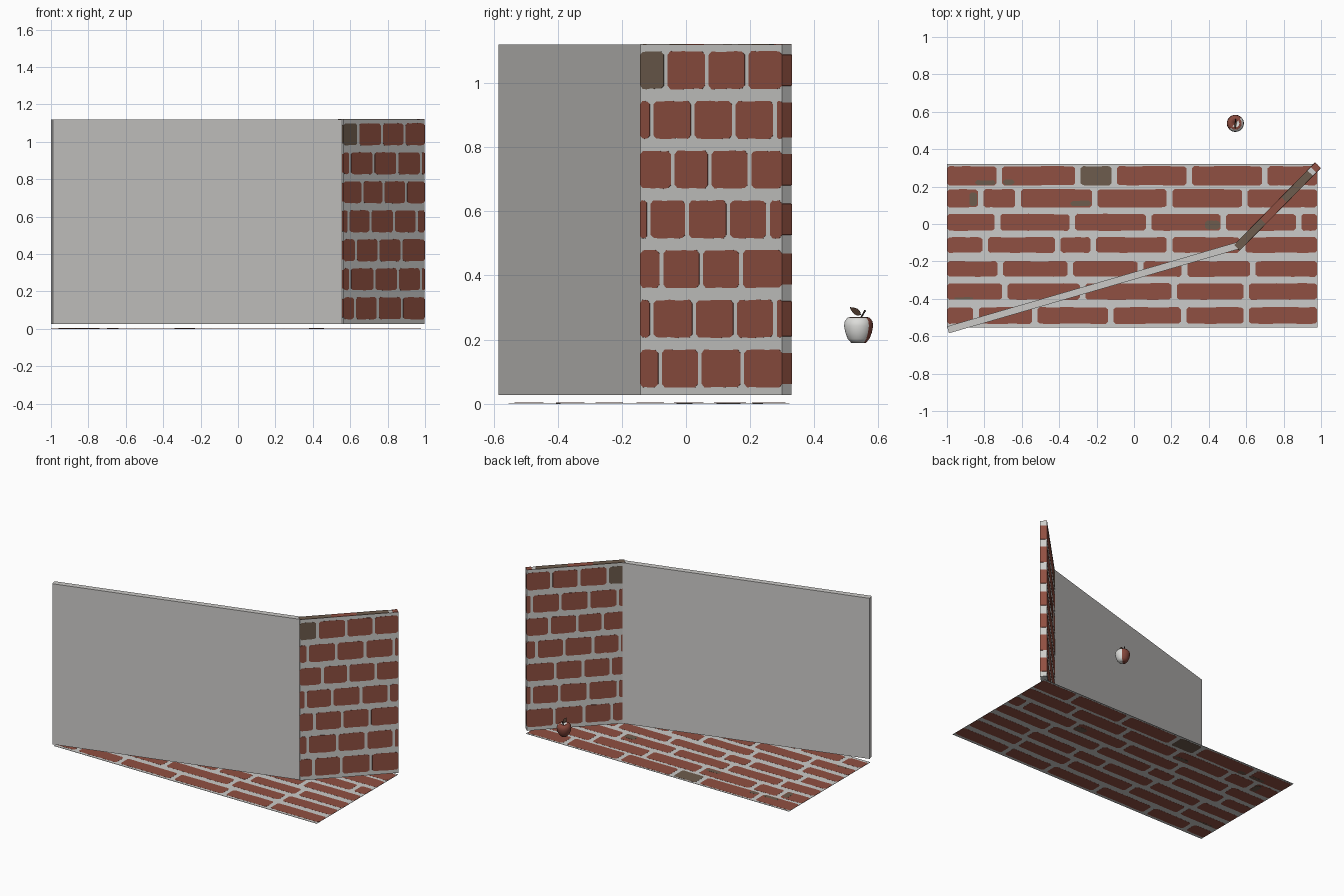
import bpy, bmesh, math, random
from mathutils import Matrix, Vector

if "Cube" in bpy.data.objects:
    bpy.data.objects.remove(bpy.data.objects["Cube"])

random.seed(4)


def mat(name, rgb):
    m = bpy.data.materials.new(name)
    m.diffuse_color = (*rgb, 1)
    m.use_nodes = True
    m.node_tree.nodes["Principled BSDF"].inputs["Base Color"].default_value = m.diffuse_color
    return m


PLASTER = mat("grey plaster", (0.60, 0.59, 0.575))
MORTAR = mat("light mortar", (0.60, 0.60, 0.585))
BRICK = mat("red brick", (0.28, 0.080, 0.054))
BROWN = mat("brown brick", (0.155, 0.107, 0.075))
WHITE = mat("pale apple", (0.72, 0.72, 0.70))
RED = mat("red apple", (0.24, 0.065, 0.045))
STEM = mat("dark stem", (0.03, 0.022, 0.018))
LEAF = mat("brown leaf", (0.11, 0.06, 0.04))


def finish(name, bm, mats, matrix=Matrix(), smooth=False):
    bmesh.ops.recalc_face_normals(bm, faces=bm.faces[:])
    me = bpy.data.meshes.new(name)
    bm.to_mesh(me)
    bm.free()
    for m in mats:
        me.materials.append(m)
    ob = bpy.data.objects.new(name, me)
    ob.matrix_world = matrix
    bpy.context.collection.objects.link(ob)
    if smooth:
        me.polygons.foreach_set("use_smooth", [True] * len(me.polygons))
    return ob


def upright(x, y, deg):
    """Frame for a wall: u along the wall, v up, t out of its front."""
    a = math.radians(deg)
    c, s = math.cos(a), math.sin(a)
    return Matrix(((c, 0, s, x), (s, 0, -c, y), (0, 1, 0, 0), (0, 0, 0, 1)))


def prism(bm, outline, t0, t1, index=0):
    lo = [bm.verts.new((u, v, t0)) for u, v in outline]
    hi = [bm.verts.new((u, v, t1)) for u, v in outline]
    n = len(outline)
    faces = [bm.faces.new(lo[::-1]), bm.faces.new(hi)]
    faces += [bm.faces.new((lo[i], lo[(i + 1) % n], hi[(i + 1) % n], hi[i])) for i in range(n)]
    for f in faces:
        f.material_index = index


def slab(bm, u0, u1, v0, v1, t0, t1, index=0):
    prism(bm, [(u0, v0), (u1, v0), (u1, v1), (u0, v1)], t0, t1, index)


def brick(bm, u0, u1, v0, v1, t0, t1, index=1, wob=0.003):
    """Brick with clipped corners and slightly uneven long edges."""
    r = min(0.012, (u1 - u0) / 4)
    w = lambda: random.uniform(0, wob)
    us = [u0 + r + (u1 - u0 - 2 * r) * i / 5 for i in range(6)]
    low = [(u, v0 + w()) for u in us]
    high = [(u, v1 - w()) for u in reversed(us)]
    outline = low + [(u1, v0 + r), (u1, v1 - r)] + high + [(u0, v1 - r), (u0, v0 + r)]
    prism(bm, outline, t0, t1, index)


def course(bm, u0, u1, joints, gap, v0, v1, t0, t1, brown=()):
    edges = [u0 - gap / 2] + joints + [u1 + gap / 2]
    for i, (a, b) in enumerate(zip(edges, edges[1:])):
        brick(bm, a + gap / 2, b - gap / 2, v0, v1, t0, t1, 2 if i in brown else 1)


# Brick floor: mortar sheet with bricks showing on both sides
FLOOR = [  # bottom, top, joint positions
    (0.205, 0.310, [-0.72, -0.30, -0.105, 0.295, 0.70]),
    (0.087, 0.187, [-0.82, -0.62, -0.21, 0.19, 0.593]),
    (-0.037, 0.055, [-0.73, -0.33, 0.078, 0.478, 0.88]),
    (-0.155, -0.069, [-0.796, -0.407, -0.217, 0.19, 0.58]),
    (-0.283, -0.197, [-0.715, -0.34, 0.035, 0.27, 0.635]),
    (-0.406, -0.316, [-0.69, -0.275, 0.215, 0.60]),
    (-0.535, -0.444, [-0.845, -0.53, -0.125, 0.265, 0.60]),
]
bm = bmesh.new()
slab(bm, -1.0, 0.98, -0.553, 0.322, 0.001, 0.003)
for k, (v0, v1, joints) in enumerate(FLOOR):
    course(bm, -0.999, 0.979, joints, 0.030, v0, v1, 0.0005, 0.0035, (2,) if k == 0 else ())
# weathered patches
for u0, u1, v0, v1 in [(-0.85, -0.74, 0.207, 0.235), (-0.70, -0.64, 0.207, 0.24),
                       (-0.34, -0.23, 0.095, 0.125), (0.38, 0.46, -0.03, 0.02),
                       (-0.96, -0.86, -0.405, -0.39), (-0.88, -0.84, 0.095, 0.17)]:
    brick(bm, u0, u1, v0, v1, 0, 0.004, 2)
finish("brick_floor", bm, [MORTAR, BRICK, BROWN])

# Plain long wall
bm = bmesh.new()
slab(bm, 0, 1.61, 0.027, 1.12, -0.038, 0)
finish("plain_wall", bm, [PLASTER], upright(-0.989, -0.584, 16.2))

# Short brick wall: bricks run through its thickness to the end faces
L, T = 0.62, 0.044
WALL = [  # joint positions per course, bottom to top, as fractions of the length
    [0.14, 0.42, 0.72], [0.08, 0.38, 0.67, 0.95], [0.15, 0.43, 0.71],
    [0.06, 0.33, 0.62, 0.90], [0.23, 0.49, 0.77], [0.08, 0.37, 0.66, 0.95],
    [0.18, 0.47, 0.75],
]
bm = bmesh.new()
slab(bm, 0.001, L - 0.001, 0.027, 1.12, 0.001 - T, -0.001)
for k, fr in enumerate(WALL):
    v = 0.05 + k * 0.155
    course(bm, 0, L, [f * L for f in fr], 0.017, v, v + 0.12, -T, 0, (0,) if k == 6 else ())
# streaked brick cap along the top
for u0, u1, i in [(0.001, 0.20, 2), (0.20, 0.36, 1), (0.36, 0.56, 2), (0.585, L - 0.001, 1)]:
    slab(bm, u0, u1, 1.119, 1.122, 0.001 - T, -0.001, i)
finish("brick_wall", bm, [MORTAR, BRICK, BROWN], upright(0.565, -0.143, 45.5))

# Apple: turned profile, pale on one side and red on the other
AX, AY = 0.542, 0.538
PROFILE = [(0, 0.196), (0.010, 0.190), (0.022, 0.189), (0.034, 0.203), (0.041, 0.221),
           (0.0455, 0.243), (0.043, 0.258), (0.034, 0.269), (0.021, 0.271),
           (0.008, 0.263), (0, 0.257)]
bm = bmesh.new()
vs = [bm.verts.new((r, 0, z)) for r, z in PROFILE]
es = [bm.edges.new(p) for p in zip(vs, vs[1:])]
bmesh.ops.spin(bm, geom=vs + es, axis=(0, 0, 1), cent=(0, 0, 0), steps=32, angle=math.tau)
bmesh.ops.remove_doubles(bm, verts=bm.verts[:], dist=0.0002)
for f in bm.faces:
    c = f.calc_center_median()
    f.material_index = 0 if c.x - c.y > 0 and c.z < 0.269 else 1
finish("apple", bm, [WHITE, RED], Matrix.Translation((AX, AY, 0)), True)

# Stem: tapered, leaning to the back
bm = bmesh.new()
d = Vector((0, 0.020, 0.034))
bmesh.ops.create_cone(bm, segments=8, radius1=0.0018, radius2=0.003, depth=d.length, cap_ends=True)
finish("apple_stem", bm, [STEM],
       Matrix.Translation((AX, AY + 0.011, 0.275)) @ d.to_track_quat('Z', 'Y').to_matrix().to_4x4(), True)

# Leaf: pointed oval leaning to the front
bm = bmesh.new()
half = [(0.042 * i / 8, 0.011 * math.sin(math.pi * (i / 8) ** 0.8)) for i in range(9)]
prism(bm, half + [(u, -v) for u, v in half[-2:0:-1]], -0.0006, 0.0006)
turn = Matrix.Rotation(math.radians(-90), 4, 'Z') @ Matrix.Rotation(math.radians(-35), 4, 'Y') \
    @ Matrix.Rotation(math.radians(60), 4, 'X')
finish("apple_leaf", bm, [LEAF], Matrix.Translation((AX, AY + 0.007, 0.277)) @ turn)
